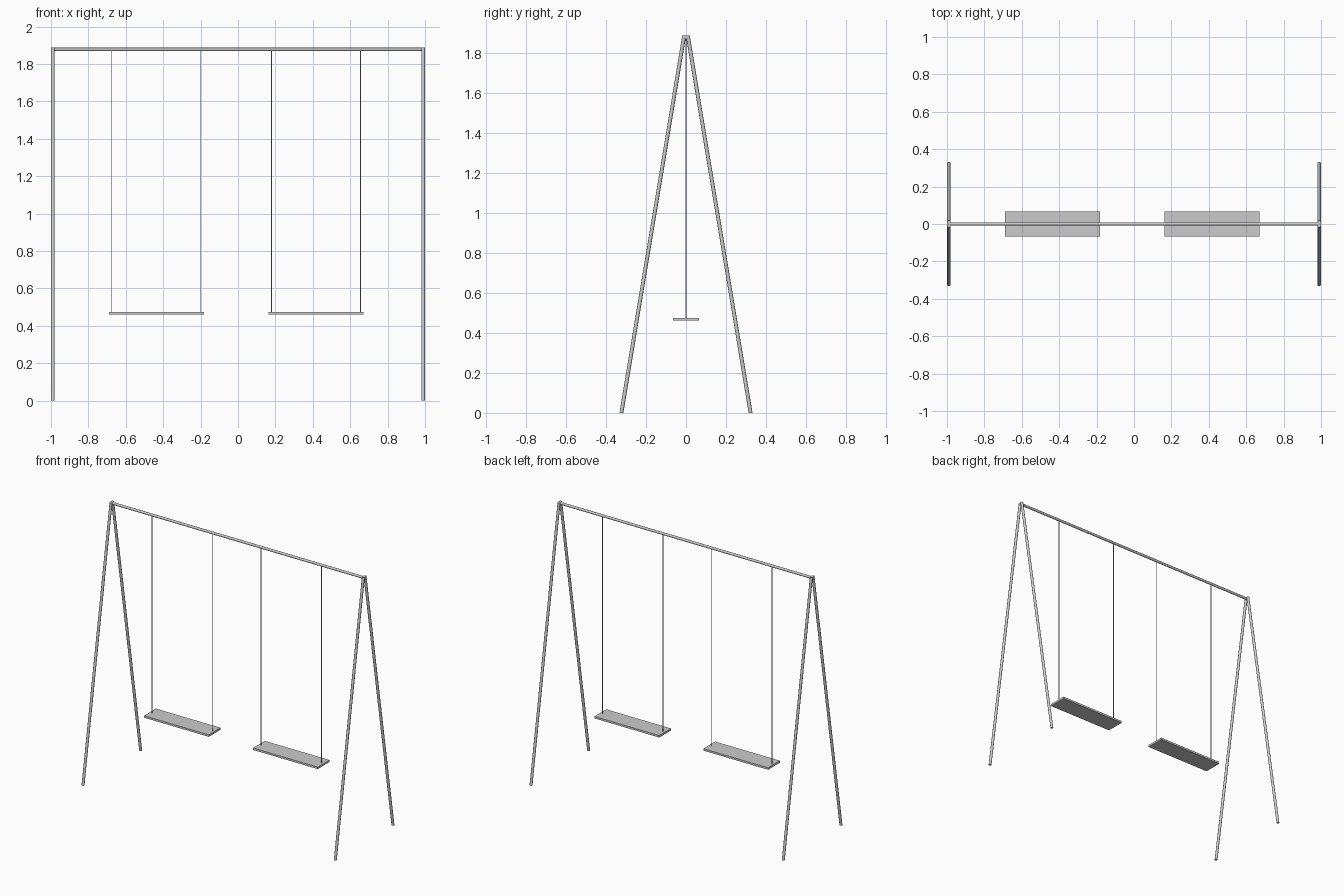
import bpy
from mathutils import Vector

if "Cube" in bpy.data.objects:
    bpy.data.objects.remove(bpy.data.objects["Cube"])

LEG_R, BAR_R, ROPE_R = 0.0095, 0.009, 0.0025
TOP, BAR_Z = 1.887, 1.878
SEAT_Z, SEAT_T = 0.468, 0.014


def rod(name, a, b, r, sides, level_ends=False):
    """Round rod from a to b; level_ends cuts both ends horizontally."""
    a, b = Vector(a), Vector(b)
    d = b - a
    bpy.ops.mesh.primitive_cylinder_add(vertices=sides, radius=r, depth=d.length)
    ob = bpy.context.object
    ob.name = ob.data.name = name
    rot = d.to_track_quat('Z', 'Y').to_matrix()
    mid = (a + b) / 2
    for v in ob.data.vertices:
        end = b if v.co.z > 0 else a
        p = rot @ v.co + mid
        if level_ends:
            p += d * ((end.z - p.z) / d.z)
        v.co = p
    bpy.ops.object.shade_smooth_by_angle(angle=0.7)
    return ob


# A-frame legs at both ends
for side, sx in (("left", -1), ("right", 1)):
    for face, sy in (("front", -1), ("back", 1)):
        rod(f"{side}_{face}_leg", (sx * 0.99, sy * 0.323, 0),
            (sx * 0.99, sy * 0.009, TOP), LEG_R, 12, True)

# Top bar
rod("top_bar", (-1, 0, BAR_Z), (1, 0, BAR_Z), BAR_R, 12)

# Two swings: a plank seat hung from two ropes
for side, cx in (("left", -0.437), ("right", 0.418)):
    bpy.ops.mesh.primitive_cube_add(size=1, location=(cx, 0, SEAT_Z))
    seat = bpy.context.object
    seat.name = f"{side}_seat"
    seat.scale = (0.508, 0.132, SEAT_T)
    for end, sx in (("outer" if side == "left" else "inner", -1),
                    ("inner" if side == "left" else "outer", 1)):
        x = cx + sx * 0.238
        rod(f"{side}_swing_{end}_rope", (x, 0, SEAT_Z), (x, 0, BAR_Z), ROPE_R, 8)
